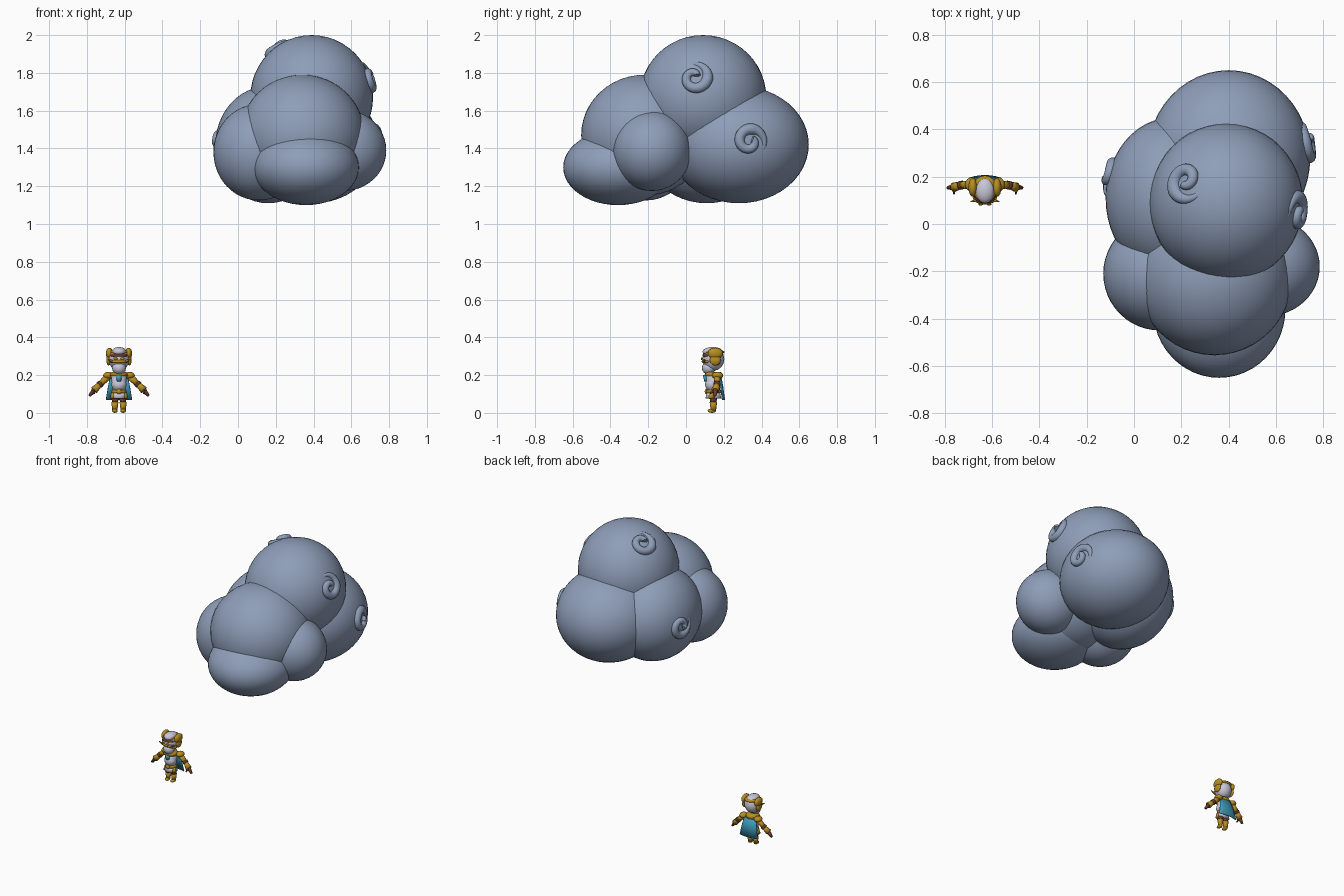
import bpy, bmesh, math
from mathutils import Vector, Matrix

if "Cube" in bpy.data.objects:
    bpy.data.objects.remove(bpy.data.objects["Cube"])


def material(name, rgb):
    m = bpy.data.materials.new(name)
    m.use_nodes = True
    m.diffuse_color = (*rgb, 1)
    m.node_tree.nodes["Principled BSDF"].inputs["Base Color"].default_value = (*rgb, 1)
    return m


CLOUD = material("cloud grey blue", (0.27, 0.34, 0.48))
GOLD = material("gold", (0.48, 0.27, 0.015))
BROWN = material("red brown", (0.15, 0.045, 0.025))
WHITE = material("pale lavender", (0.58, 0.57, 0.68))
BLUE = material("cape blue", (0.05, 0.34, 0.52))


def finish(name, bm, mat):
    bmesh.ops.recalc_face_normals(bm, faces=bm.faces)
    mesh = bpy.data.meshes.new(name)
    bm.to_mesh(mesh)
    bm.free()
    mesh.materials.append(mat)
    for p in mesh.polygons:
        p.use_smooth = True
    obj = bpy.data.objects.new(name, mesh)
    bpy.context.collection.objects.link(obj)
    return obj


def ellipsoid(name, centre, radii, mat, seg=16):
    bm = bmesh.new()
    bmesh.ops.create_uvsphere(bm, u_segments=seg, v_segments=seg // 2, radius=1)
    bmesh.ops.scale(bm, vec=radii, verts=bm.verts)
    bmesh.ops.translate(bm, vec=centre, verts=bm.verts)
    return finish(name, bm, mat)


def limb(name, a, b, r1, r2, mat, seg=10):
    a, b = Vector(a), Vector(b)
    bm = bmesh.new()
    turn = (b - a).to_track_quat('Z', 'Y').to_matrix().to_4x4()
    bmesh.ops.create_cone(bm, cap_ends=True, segments=seg, radius1=r1, radius2=r2,
                          depth=(b - a).length,
                          matrix=Matrix.Translation((a + b) / 2) @ turn)
    return finish(name, bm, mat)


# Cloud lobes: centre and radii
lobes = {
    "cloud_top": ((0.39, 0.09, 1.67), (0.325, 0.335, 0.33)),
    "cloud_back": ((0.40, 0.28, 1.42), (0.345, 0.37, 0.31)),
    "cloud_front_upper": ((0.34, -0.22, 1.47), (0.33, 0.335, 0.32)),
    "cloud_front_lower": ((0.36, -0.36, 1.30), (0.28, 0.29, 0.20)),
    "cloud_left_puff": ((0.56, -0.18, 1.39), (0.225, 0.21, 0.215)),
    "cloud_right_front": ((0.11, -0.21, 1.38), (0.24, 0.24, 0.255)),
    "cloud_right_back": ((0.16, 0.11, 1.42), (0.28, 0.34, 0.31)),
}
for name, (c, r) in lobes.items():
    ellipsoid(name, c, r, CLOUD, 48)


# Raised spiral curls that follow the lobe surface
def curl(name, lobe, direction, size, start, turn):
    c, r = (Vector(v) for v in lobes[lobe])
    n = Vector(direction).normalized()
    up = (Vector((0, 0, 1)) - n * n.z).normalized()
    right = up.cross(n)
    curve = bpy.data.curves.new(name, 'CURVE')
    curve.dimensions = '3D'
    curve.bevel_depth = size * 0.42
    curve.bevel_resolution = 4
    curve.use_fill_caps = True
    line = curve.splines.new('POLY')
    steps = 40
    line.points.add(steps)
    for i, p in enumerate(line.points):
        t = i / steps
        a = start + turn * t * math.pi * 2.6
        rad = size * (1.1 - 0.9 * t)
        q = n * r.x + (right * math.cos(a) + up * math.sin(a)) * rad
        q.normalize()
        scale = 1 / math.sqrt(sum((q[k] / r[k]) ** 2 for k in range(3)))
        lift = size * (0.25 * t - 0.15)
        p.co = (*(c + q * (scale + lift)), 1)
        p.radius = min(1, t * 3 + 0.1) * (1 - 0.5 * t)
    curve.materials.append(CLOUD)
    obj = bpy.data.objects.new(name, curve)
    bpy.context.collection.objects.link(obj)


curl("curl_top_left", "cloud_top", (0.93, -0.14, 0.32), 0.085, 2.4, -1)
curl("curl_top_right", "cloud_top", (-0.52, 0.28, 0.8), 0.085, 2.0, -1)
curl("curl_back_left", "cloud_back", (1, 0.17, 0.05), 0.085, 5.2, 1)
curl("curl_right", "cloud_right_back", (-1, 0.36, 0.06), 0.08, 1.0, -1)

# Small caped figure: positions are relative to the point between its feet
X, Y = -0.63, 0.145


def at(x, y, z):
    return (X + x, Y + y, z)


# Head, face and headdress
ellipsoid("head", at(0, 0, 0.285), (0.056, 0.058, 0.062), WHITE)
ellipsoid("chin_mask", at(0, -0.025, 0.238), (0.037, 0.036, 0.035), WHITE)
ellipsoid("brow_visor", at(0, -0.032, 0.304), (0.045, 0.026, 0.014), BROWN)
ellipsoid("cheek_band", at(0, -0.032, 0.272), (0.052, 0.031, 0.012), GOLD)
ellipsoid("crown_band", at(0, 0.004, 0.322), (0.052, 0.056, 0.014), GOLD)
ellipsoid("head_crest", at(0, -0.004, 0.323), (0.04, 0.054, 0.026), WHITE)

# Torso, belt and cape
limb("torso", at(0, 0, 0.1), at(0, 0, 0.21), 0.032, 0.043, WHITE, 12)
ellipsoid("belly", at(0, -0.012, 0.15), (0.04, 0.032, 0.036), WHITE)
limb("belt", at(0, 0, 0.104), at(0, 0, 0.122), 0.04, 0.038, GOLD, 12)
limb("collar", at(0, 0, 0.195), at(0, 0, 0.217), 0.05, 0.04, GOLD, 12)
limb("chest_sash", at(0, -0.036, 0.165), at(0, -0.036, 0.2), 0.012, 0.02, BLUE, 6)
ellipsoid("buckle", at(0, -0.038, 0.113), (0.014, 0.008, 0.014), GOLD, 12)
limb("skirt", at(0, 0, 0.075), at(0, 0, 0.105), 0.042, 0.036, WHITE, 12)

bm = bmesh.new()
rows = []
for z, w, y in ((0.205, 0.045, 0.04), (0.14, 0.058, 0.052), (0.068, 0.07, 0.062)):
    rows.append([bm.verts.new(at(w * k / 3, y - 0.012 * (k / 3) ** 2, z)) for k in range(-3, 4)])
for top, low in zip(rows, rows[1:]):
    for k in range(6):
        bm.faces.new((top[k], top[k + 1], low[k + 1], low[k]))
cape = finish("cape", bm, BLUE)
cape.modifiers.new("thickness", 'SOLIDIFY').thickness = 0.005

# Paired parts
for s, side in ((1, "left"), (-1, "right")):
    ellipsoid(side + "_ear_roll", at(s * 0.051, 0.01, 0.315), (0.019, 0.04, 0.03), GOLD)
    ellipsoid(side + "_ear_disc", at(s * 0.055, 0.01, 0.28), (0.012, 0.03, 0.03), GOLD, 12)
    ellipsoid(side + "_eye", at(s * 0.018, -0.062, 0.287), (0.011, 0.005, 0.007), GOLD, 10)
    limb(side + "_whisker", at(s * 0.035, -0.045, 0.272), at(s * 0.06, -0.05, 0.285),
         0.008, 0.002, GOLD, 6)
    ellipsoid(side + "_shoulder_pad", at(s * 0.057, 0.022, 0.198), (0.027, 0.03, 0.019), GOLD)
    limb(side + "_upper_arm", at(s * 0.06, 0.02, 0.19), at(s * 0.1, 0.02, 0.152),
         0.019, 0.015, GOLD)
    limb(side + "_elbow", at(s * 0.095, 0.02, 0.157), at(s * 0.105, 0.018, 0.147),
         0.019, 0.019, BROWN)
    limb(side + "_bracer", at(s * 0.102, 0.019, 0.15), at(s * 0.132, 0.01, 0.12),
         0.015, 0.021, GOLD)
    limb(side + "_hand", at(s * 0.128, 0.012, 0.124), at(s * 0.157, 0.008, 0.09),
         0.015, 0.007, BROWN)
    limb(side + "_thumb", at(s * 0.133, 0.004, 0.118), at(s * 0.13, -0.018, 0.103),
         0.008, 0.004, BROWN, 6)
    limb(side + "_thigh", at(s * 0.021, 0, 0.05), at(s * 0.021, 0, 0.085), 0.016, 0.02, BROWN)
    limb(side + "_greave", at(s * 0.022, 0, 0.012), at(s * 0.022, 0, 0.058), 0.014, 0.02, GOLD)
    ellipsoid(side + "_foot", at(s * 0.022, -0.008, 0.011), (0.015, 0.023, 0.011), GOLD, 12)
    limb(side + "_skirt_plate", at(s * 0.033, -0.012, 0.075), at(s * 0.03, -0.01, 0.108),
         0.016, 0.011, GOLD, 8)
